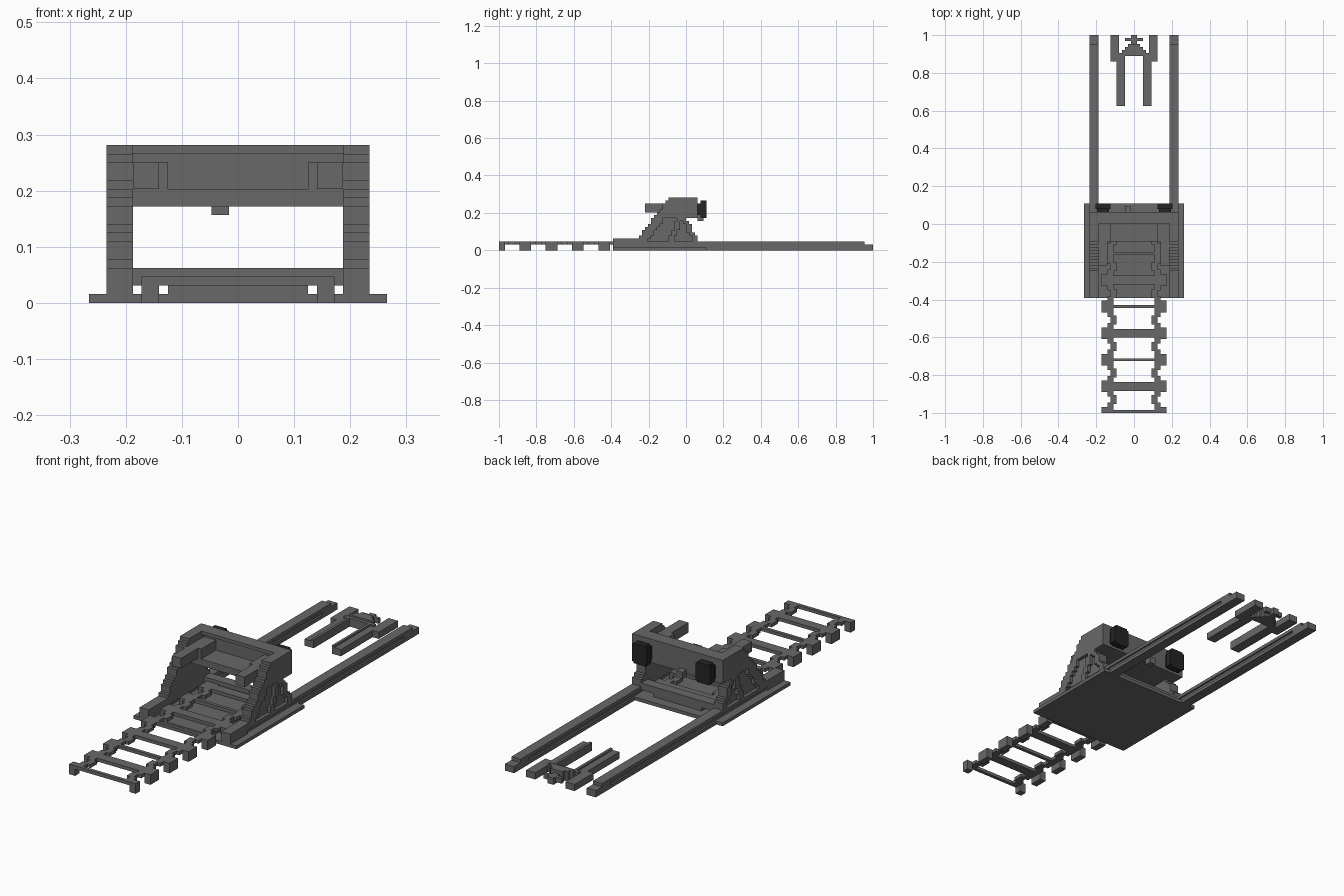
import bpy, bmesh

cube = bpy.data.objects.get("Cube")
if cube:
    bpy.data.objects.remove(cube, do_unlink=True)

U = 1 / 64  # grid step of the blocky design


def material(name, v):
    m = bpy.data.materials.new(name)
    m.use_nodes = True
    m.diffuse_color = (v, v, v, 1)
    m.node_tree.nodes["Principled BSDF"].inputs["Base Color"].default_value = (v, v, v, 1)
    return m


GREY = material("steel grey", 0.14)
DARK = material("dark rubber", 0.018)


def blocks(name, boxes, mat=GREY, mirror=False):
    """One object from boxes (x0, x1, y0, y1, z0, z1) in grid steps."""
    bm = bmesh.new()
    for x0, x1, y0, y1, z0, z1 in boxes:
        vs = bmesh.ops.create_cube(bm, size=1)["verts"]
        for v in vs:
            v.co = ((x0 + (v.co.x + .5) * (x1 - x0)) * U,
                    (y0 + (v.co.y + .5) * (y1 - y0)) * U,
                    (z0 + (v.co.z + .5) * (z1 - z0)) * U)
    me = bpy.data.meshes.new(name)
    bm.to_mesh(me)
    bm.free()
    me.materials.append(mat)
    ob = bpy.data.objects.new(name, me)
    bpy.context.collection.objects.link(ob)
    if mirror:
        ob.modifiers.new("mirror", "MIRROR")
    return ob


# Base plate and inner deck
blocks("base_plate", [(-17, 17, -25, 7, 0, 1)])
blocks("deck_panel", [(-8, 8, -25, 2, 1, 2)])
blocks("rear_crossbar", [(-12, 12, 1, 4, 2, 4), (-8, 8, 1, 4, 1, 2)])

# Long side rails with a shallow groove and a lowered tip
blocks("side_rail", [
    (12, 15, -25, 61, 2, 3),
    (12.5, 14.5, -25, 57, 1, 2),
    (12, 15, 57, 61, 1, 2),
    (12, 15, -25, 61, 0, 1),
    (12, 15, 61, 64, 0, 2),
], mirror=True)
blocks("rail_cap", [(12, 15, -25, -17, 1, 4)], mirror=True)

# Stepped A-shaped pillars with raised ribs
pillar, ribs = [], []
for z in range(3, 18):
    front = round(-17 + 11 * (z - 3) / 14)
    back = round(4 - 4 * (z - 3) / 8) if z < 11 else 4
    pillar.append((12, 14, front, back, z, z + 1))
    if z < 11:
        mid = round(-6 + (z - 3) * 0.4)
        ribs += [(14, 15, front, front + 4, z, z + 1),
                 (14, 15, mid, mid + 2, z, z + 1),
                 (14, 15, back - 2, back, z, z + 1)]
    else:
        ribs.append((14, 15, front, back, z, z + 1))
blocks("pillar", pillar, mirror=True)
blocks("pillar_ribs", ribs, mirror=True)

# Top beam: back wall, lip, shelf, and forward arms
blocks("beam", [(-12, 12, 1, 4, 11, 18), (-12, 12, 0, 1, 17, 18),
                (-12, 12, -6, 1, 11, 13)])
blocks("beam_cheek", [(8, 12, -6, 1, 13, 16)], mirror=True)
blocks("forward_arm", [(9, 12, -14, -6, 13, 16)], mirror=True)
blocks("beam_peg", [(-3, -1, 4, 6, 10, 12)])

# Dark pads on the back of the beam
blocks("rear_pad", [(8.5, 12.5, 4, 5, 12, 16), (8, 13, 5, 7, 11.5, 16.5),
                    (8.5, 12.5, 5, 7, 11, 17)], DARK, mirror=True)

# Ladder track: zigzag sides, feet and alternating rungs
sides, rungs = [], []
for i in range(8):
    y = -66 + 9 * i          # foot occupies y .. y + 4
    y0 = max(y, -64)
    top = 3
    sides += [(7, 11, y0, y + 4, 2, top),
              (9, 11, y0, y + 4, 0 if y < -25 else 1, top)]
    if i < 7:
        sides += [(7, 9, y + 4, y + 5.5, 2, top),
                  (6, 8, y + 5, y + 8, 2, top),
                  (7, 9, y + 7.5, y + 9, 2, top)]
    if i == 0:
        rungs.append((-7, 7, -64, -63, 2, 3))
    elif i % 2:
        rungs.append((-7, 7, y + .5, y + 3.5, 2, 3))
    else:
        rungs.append((-7, 7, y + 1.5, y + 2.5, 2, 3))
blocks("ladder_side", sides, mirror=True)
blocks("ladder_rungs", rungs)

# Rear fork: prongs, outer blocks and stepped head
blocks("fork_prong", [(3, 6, 40, 55, 0, 2), (3, 3.8, 40, 58, 2, 2.5)], mirror=True)
blocks("fork_outer_block", [(5, 8, 55, 64, 0, 2), (6, 8, 50.5, 55, 0, 2)][:1], mirror=True)
blocks("fork_head", [
    (-6, -3, 55, 58, 0, 2), (3, 6, 55, 58, 0, 2),
    (-5, 5, 57, 58, 0, 2.5), (-4, 4, 58, 59, 0, 3),
    (-3, 3, 59, 60, 0, 3), (-2, 2, 60, 61, 0, 3),
    (-1, 1, 61, 64, 0, 2), (-3, 3, 62, 63, 0.5, 2),
])
